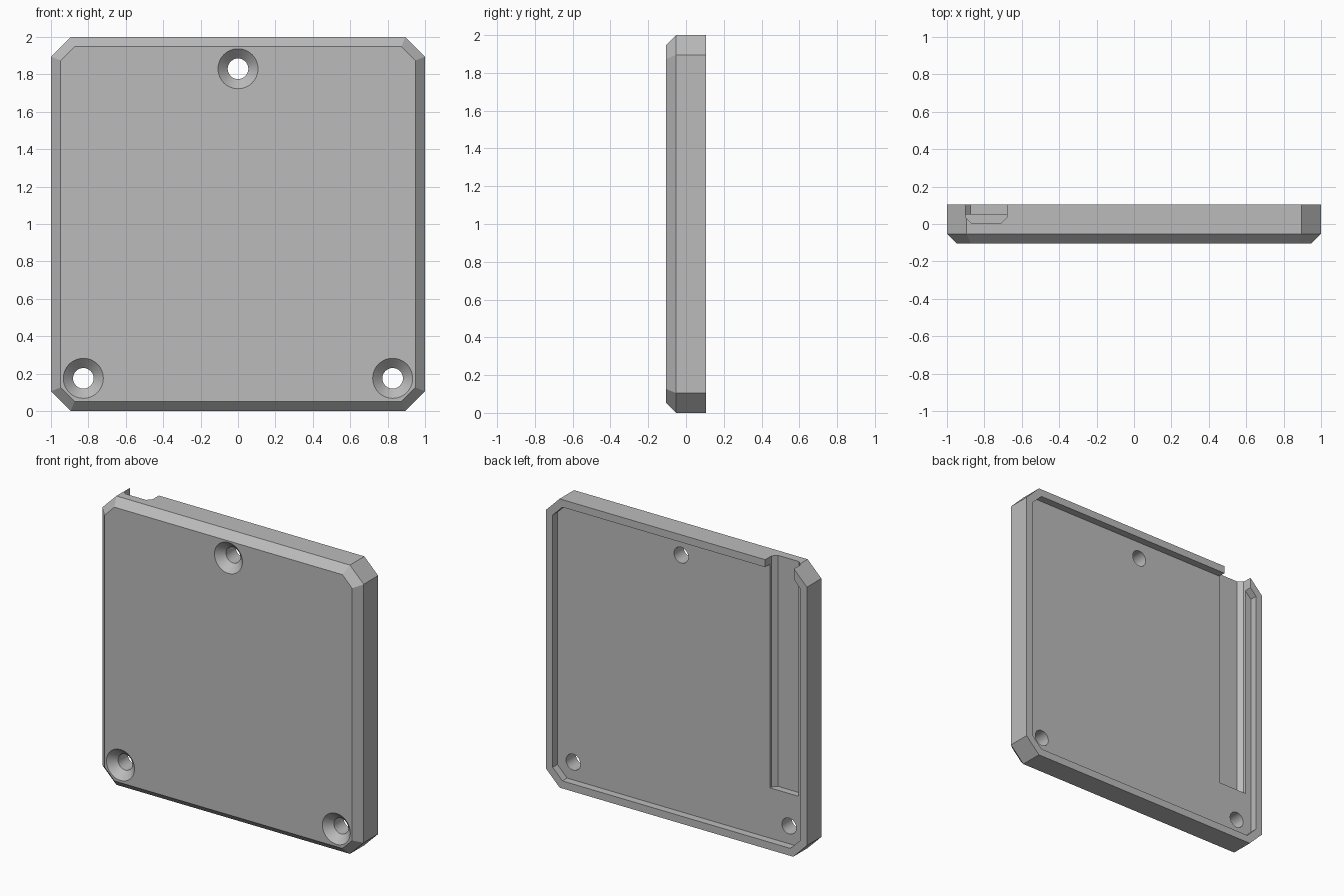
import bpy, bmesh, math

if "Cube" in bpy.data.objects:
    bpy.data.objects.remove(bpy.data.objects["Cube"], do_unlink=True)

HALF_T = 0.105      # half thickness of the plate
RIM = 0.052         # rim width, bevel size and recess depth
CORNER = 0.105      # corner cut of the outline
HOLE_R, SINK_R = 0.055, 0.107

grey = bpy.data.materials.new("plain_grey")
grey.use_nodes = True
colour = (0.5, 0.5, 0.5, 1)
grey.diffuse_color = colour
grey.node_tree.nodes["Principled BSDF"].inputs["Base Color"].default_value = colour


def loft(name, rings):
    """Closed solid through matching rings of points, capped at both ends."""
    bm = bmesh.new()
    loops = [[bm.verts.new(p) for p in ring] for ring in rings]
    n = len(loops[0])
    for a, b in zip(loops, loops[1:]):
        for i in range(n):
            j = (i + 1) % n
            bm.faces.new((a[i], a[j], b[j], b[i]))
    bm.faces.new(loops[0])
    bm.faces.new(loops[-1])
    bmesh.ops.recalc_face_normals(bm, faces=bm.faces)
    mesh = bpy.data.meshes.new(name)
    bm.to_mesh(mesh)
    bm.free()
    obj = bpy.data.objects.new(name, mesh)
    bpy.context.collection.objects.link(obj)
    mesh.materials.append(grey)
    return obj


def outline(inset, y):
    """Square with cut corners, moved inwards evenly by the inset."""
    h = 1 - inset
    k = h - (CORNER - inset * (2 - math.sqrt(2)))
    pts = [(h, k), (k, h), (-k, h), (-h, k), (-h, -k), (-k, -h), (k, -h), (h, -k)]
    return [(x, y, z + 1) for x, z in pts]


def circle(cx, cz, r, y, n=48):
    return [(cx + r * math.cos(math.tau * i / n), y,
             cz + r * math.sin(math.tau * i / n)) for i in range(n)]


# Plate with bevelled front edge
plate = loft("cover_plate", [outline(RIM, -HALF_T), outline(0, -HALF_T + RIM),
                             outline(0, HALF_T)])

# Shallow recess in the back
floor_y = HALF_T - RIM
cutters = [loft("recess_cutter", [outline(RIM, floor_y), outline(RIM, 0.2)])]

# Cable groove, open at the top edge, with chamfered bottom corners
left, right, low, ch = -0.9, -0.68, 0.006, 0.03
profile = [(left, 0.2), (left, low + ch), (left + ch, low),
           (right - ch, low), (right, low + ch), (right, 0.2)]
cutters.append(loft("groove_cutter", [[(x, y, z) for x, y in profile]
                                      for z in (0.4, 2.1)]))

# Countersunk screw holes
lip = 0.02
for cx, cz in ((0, 1.83), (-0.827, 0.175), (0.827, 0.175)):
    cutters.append(loft("hole_cutter", [
        circle(cx, cz, SINK_R + lip, -HALF_T - lip),
        circle(cx, cz, HOLE_R, -HALF_T + SINK_R - HOLE_R),
        circle(cx, cz, HOLE_R, 0.2)]))

for cutter in cutters:
    cutter.hide_render = True
    mod = plate.modifiers.new(cutter.name, "BOOLEAN")
    mod.operation = "DIFFERENCE"
    mod.solver = "EXACT"
    mod.object = cutter

# Apply the cuts and remove the cutters
bpy.context.view_layer.update()
graph = bpy.context.evaluated_depsgraph_get()
cut_mesh = bpy.data.meshes.new_from_object(plate.evaluated_get(graph))
plate.modifiers.clear()
plate.data = cut_mesh
for cutter in cutters:
    bpy.data.objects.remove(cutter, do_unlink=True)

# Smooth hole walls, sharp edges elsewhere
bpy.ops.object.select_all(action="DESELECT")
plate.select_set(True)
bpy.context.view_layer.objects.active = plate
bpy.ops.object.shade_smooth_by_angle(angle=math.radians(30))
